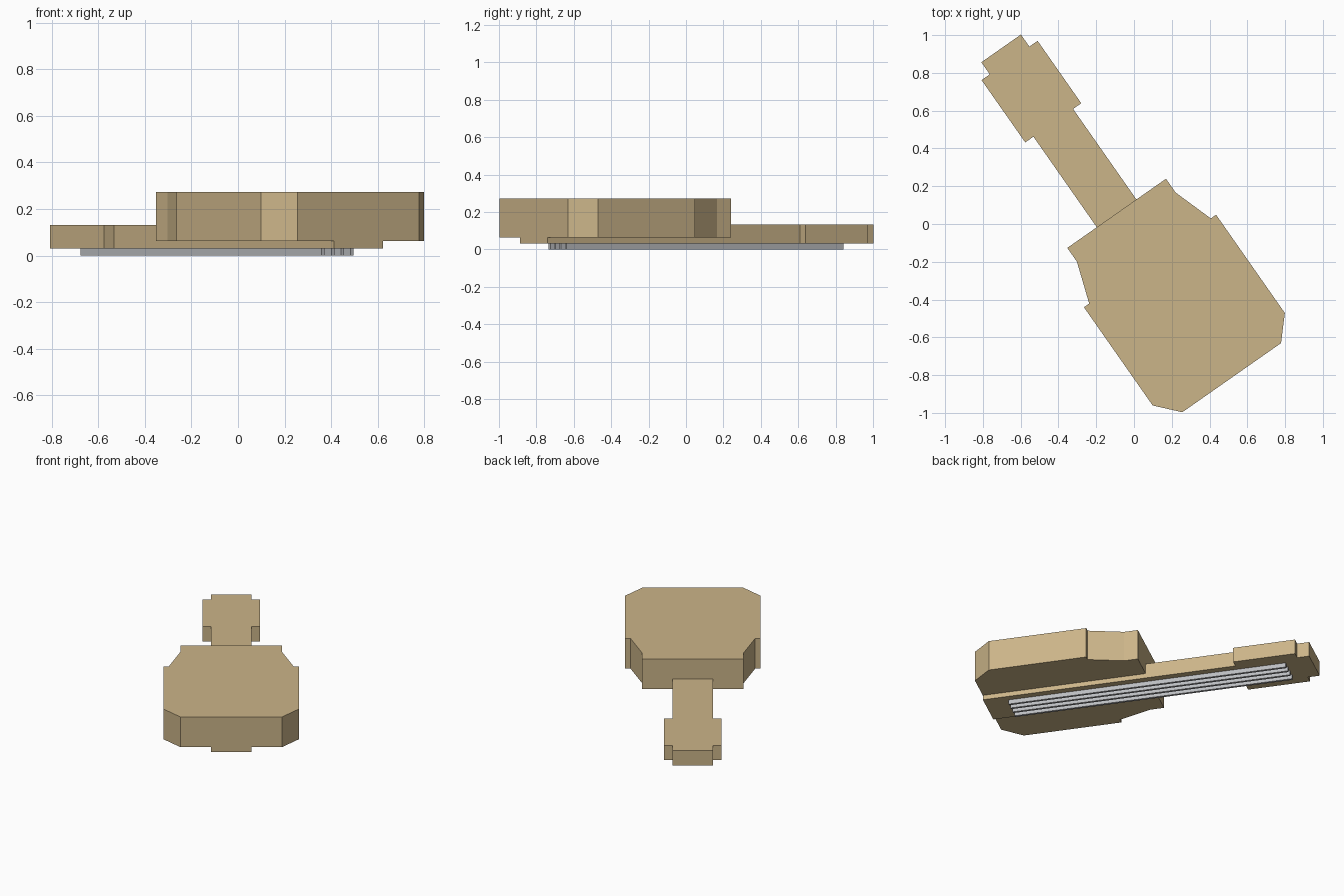
import bpy, bmesh, math
from mathutils import Matrix

if "Cube" in bpy.data.objects:
    bpy.data.objects.remove(bpy.data.objects["Cube"])

# Local frame: neck runs along +Y, then everything turns 35 degrees about z
PLACE = Matrix.Rotation(math.radians(35), 4, 'Z') @ Matrix.Translation((-0.043, 0, 0))


def material(name, color):
    m = bpy.data.materials.new(name)
    m.diffuse_color = color
    m.use_nodes = True
    m.node_tree.nodes["Principled BSDF"].inputs["Base Color"].default_value = m.diffuse_color
    return m


wood = material("wood", (0.60, 0.46, 0.25, 1))
steel = material("steel", (0.50, 0.51, 0.53, 1))


def extrude_profile(name, points, z0, z1, mat):
    """Prism from a counter-clockwise outline."""
    bm = bmesh.new()
    face = bm.faces.new([bm.verts.new((x, y, z0)) for x, y in points])
    top = bmesh.ops.extrude_face_region(bm, geom=[face])["geom"]
    bmesh.ops.translate(bm, vec=(0, 0, z1 - z0),
                        verts=[v for v in top if isinstance(v, bmesh.types.BMVert)])
    bmesh.ops.recalc_face_normals(bm, faces=bm.faces)
    bm.transform(PLACE)
    me = bpy.data.meshes.new(name)
    bm.to_mesh(me)
    bm.free()
    me.materials.append(mat)
    ob = bpy.data.objects.new(name, me)
    bpy.context.collection.objects.link(ob)
    return ob


def mirrored(half):
    """Close a right-hand outline with its mirror image."""
    return half + [(-x, y) for x, y in reversed(half)]


# Body with clipped lower corners, notched waist and narrow shoulders
extrude_profile("body", mirrored([
    (0.319, -0.963), (0.427, -0.844), (0.427, -0.209),
    (0.393, -0.209), (0.319, 0.010), (0.319, 0.099)]), 0.062, 0.272, wood)

# Neck running the full length under the body, widening into the headstock
extrude_profile("neck_and_headstock", mirrored([
    (0.128, -0.963), (0.128, 0.684), (0.181, 0.684),
    (0.181, 1.087), (0.128, 1.087), (0.128, 1.165)]), 0.03, 0.132, wood)

# Four strings on the underside
for i in range(4):
    x = (i - 1.5) * 0.0507
    extrude_profile(f"string_{i + 1}", [
        (x - 0.008, -0.808), (x + 0.008, -0.808),
        (x + 0.008, 1.0), (x - 0.008, 1.0)], 0.0, 0.03, steel)
